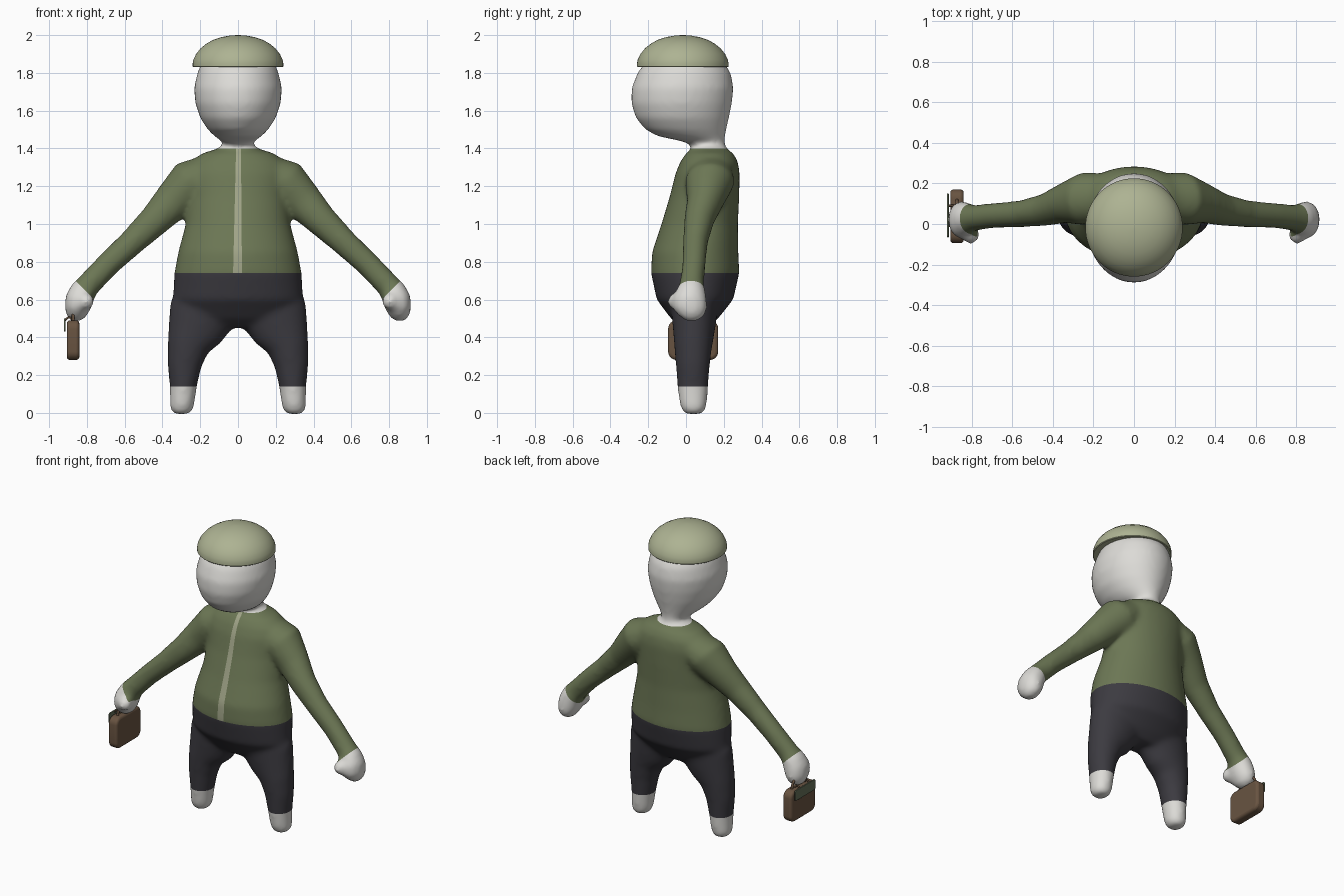
import bpy, bmesh, math
from mathutils import Vector, Matrix

old = bpy.data.objects.get("Cube")
if old:
    bpy.data.objects.remove(old, do_unlink=True)


def material(name, rgb):
    m = bpy.data.materials.new(name)
    m.use_nodes = True
    m.diffuse_color = (*rgb, 1)
    bsdf = m.node_tree.nodes["Principled BSDF"]
    bsdf.inputs["Base Color"].default_value = (*rgb, 1)
    bsdf.inputs["Roughness"].default_value = 0.8
    return m


SKIN = material("pale skin", (0.72, 0.71, 0.68))
JACKET = material("olive jacket", (0.15, 0.185, 0.09))
ZIP = material("light zip", (0.36, 0.38, 0.25))
TROUSERS = material("charcoal trousers", (0.045, 0.043, 0.052))
CAP = material("sage cap", (0.42, 0.45, 0.29))
LEATHER = material("brown leather", (0.14, 0.088, 0.053))
TAG = material("grey green tag", (0.13, 0.16, 0.10))


def add_object(name, bm, *mats):
    bmesh.ops.recalc_face_normals(bm, faces=bm.faces)
    for f in bm.faces:
        f.smooth = True
    me = bpy.data.meshes.new(name)
    bm.to_mesh(me)
    bm.free()
    ob = bpy.data.objects.new(name, me)
    bpy.context.collection.objects.link(ob)
    for m in mats:
        me.materials.append(m)
    return ob


def loft(bm, sections, side=1, n=32):
    """Skin oval rings (x, y, z, radius, depth radius) set square to their path."""
    pts = [Vector((side * s[0], s[1], s[2])) for s in sections]
    rings = []
    for i, (p, s) in enumerate(zip(pts, sections)):
        t = pts[min(i + 1, len(pts) - 1)] - pts[max(i - 1, 0)]
        t.y = 0
        across = t.normalized().cross(Vector((0, 1, 0)))
        ring = []
        for k in range(n):
            a = math.tau * k / n
            ring.append(bm.verts.new(p + across * s[3] * math.cos(a)
                                     + Vector((0, s[4] * math.sin(a), 0))))
        rings.append(ring)
    for a, b in zip(rings, rings[1:]):
        for k in range(n):
            j = (k + 1) % n
            bm.faces.new((a[k], a[j], b[j], b[k]))
    bm.faces.new(rings[0][::-1])
    bm.faces.new(rings[-1])


# Torso, neck and head: height, half width, front y, back y
trunk = [
    (0.45, .20, -.02, .12), (0.50, .29, -.08, .17), (0.60, .345, -.155, .25),
    (0.74, .337, -.185, .282), (0.85, .317, -.18, .277), (1.00, .277, -.13, .275),
    (1.15, .264, -.085, .282), (1.27, .275, -.055, .284), (1.33, .25, -.03, .275),
    (1.375, .19, 0, .25), (1.395, .12, .03, .22), (1.42, .072, .025, .205),
    (1.44, .09, -.03, .205), (1.465, .125, -.15, .207), (1.50, .16, -.215, .213),
    (1.56, .2, -.265, .227), (1.64, .226, -.29, .243), (1.72, .233, -.288, .252),
    (1.80, .215, -.257, .237), (1.85, .195, -.22, .205), (1.93, .12, -.14, .11)]

# Limbs: x, y, z, radius, depth radius
leg = [
    (.30, .04, -.006, .04, .045), (.30, .04, .02, .062, .066), (.295, .038, .06, .066, .074),
    (.29, .036, .14, .072, .082), (.284, .036, .25, .09, .09), (.265, .038, .35, .112, .1),
    (.228, .042, .43, .15, .11), (.19, .045, .52, .18, .12), (.17, .05, .6, .17, .12)]
arm = [
    (.15, .13, 1.27, .10, .12), (.25, .125, 1.22, .125, .13), (.34, .105, 1.125, .105, .10),
    (.44, .07, 1.02, .085, .08), (.56, .05, .905, .071, .066), (.69, .042, .785, .065, .062),
    (.79, .03, .68, .065, .064), (.82, .025, .645, .07, .078), (.84, .018, .6, .076, .092),
    (.852, .022, .55, .067, .092), (.857, .03, .51, .052, .065), (.857, .03, .486, .025, .03)]

bm = bmesh.new()
loft(bm, [(0, (f + b) / 2, z, w, (b - f) / 2) for z, w, f, b in trunk], n=48)
for side in (1, -1):
    loft(bm, leg, side)
    loft(bm, arm, side)
    # Thumb
    bmesh.ops.create_uvsphere(bm, u_segments=16, v_segments=10, radius=0.045,
                              matrix=Matrix.Translation((side * .805, -.055, .59)))
base = add_object("body_base", bm)

# Fuse the parts into one soft skin
fuse = base.modifiers.new("fuse", 'REMESH')
fuse.mode = 'VOXEL'
fuse.voxel_size = 0.014
soften = base.modifiers.new("soften", 'SMOOTH')
soften.factor = 0.5
soften.iterations = 14
skin = bpy.data.meshes.new_from_object(
    base.evaluated_get(bpy.context.evaluated_depsgraph_get()))
bpy.data.objects.remove(base, do_unlink=True)

bm = bmesh.new()
bm.from_mesh(skin)
bpy.data.meshes.remove(skin)


def cut(co, no, where):
    faces = [f for f in bm.faces if where(f.calc_center_median())]
    geom = set(faces)
    for f in faces:
        geom.update(f.edges)
        geom.update(f.verts)
    bmesh.ops.bisect_plane(bm, geom=list(geom), plane_co=co, plane_no=no, dist=1e-5)


# Clean clothing edges
HEM, CUFF, COLLAR, REACH = 0.74, 0.14, 1.4, 0.6
for z in (HEM, CUFF, COLLAR):
    cut((0, 0, z), (0, 0, 1), lambda c: abs(c.x) < REACH)
for side in (1, -1):
    cut((side * .16, 0, 0), (side, 0, -1), lambda c: c.x * side > REACH)


def zip_left(z):
    return -.026 + .024 * (z - HEM)


def zip_right(z):
    return .021 - .008 * (z - HEM)


def on_front(c):
    return abs(c.x) < 0.1 and c.y < 0.1 and HEM < c.z < COLLAR


cut((-.026, 0, HEM), (1, 0, -.024), on_front)
cut((.021, 0, HEM), (1, 0, .008), on_front)

for f in bm.faces:
    c = f.calc_center_median()
    if abs(c.x) > REACH:
        f.material_index = 0 if abs(c.x) - c.z > .16 else 1
    elif c.z > COLLAR or c.z < CUFF:
        f.material_index = 0
    elif c.z < HEM:
        f.material_index = 3
    elif on_front(c) and zip_left(c.z) < c.x < zip_right(c.z):
        f.material_index = 2
    else:
        f.material_index = 1
add_object("body", bm, SKIN, JACKET, ZIP, TROUSERS)

# Cap: domed profile with a flat underside
dome = [(1.83, .236), (1.834, .24), (1.85, .24), (1.87, .236), (1.9, .222), (1.93, .198),
        (1.955, .167), (1.975, .131), (1.99, .085), (1.997, .045), (2.0, .008)]
bm = bmesh.new()
loft(bm, [(0, -.017, z, r, r * 1.01) for z, r in dome], n=64)
cap = add_object("cap", bm, CAP)


def box(name, centre, size, corner, edge, mat):
    """Box with rounded corners in side outline and softened rims."""
    bm = bmesh.new()
    bmesh.ops.create_cube(bm, size=1, matrix=Matrix.Translation(centre)
                          @ Matrix.Diagonal((*size, 1)))
    long = [e for e in bm.edges if abs(e.verts[0].co.x - e.verts[1].co.x) > 1e-4]
    bmesh.ops.bevel(bm, geom=long, offset=corner, segments=6, profile=.5, affect='EDGES')
    ob = add_object(name, bm, mat)
    b = ob.modifiers.new("soft rim", 'BEVEL')
    b.width, b.segments = edge, 3
    return ob


bag = box("handbag", (-.873, .038, .385), (.066, .265, .21), .045, .016, LEATHER)
tag = box("bag_tag", (-.918, .042, .465), (.009, .215, .07), .012, .002, TAG)


def rod(name, points, radius, mat):
    cu = bpy.data.curves.new(name, 'CURVE')
    cu.dimensions = '3D'
    cu.bevel_depth = radius
    cu.bevel_resolution = 2
    cu.use_fill_caps = True
    sp = cu.splines.new('BEZIER')
    sp.bezier_points.add(len(points) - 1)
    for bp, p in zip(sp.bezier_points, points):
        bp.co = p
        bp.handle_left_type = bp.handle_right_type = 'AUTO'
    cu.materials.append(mat)
    ob = bpy.data.objects.new(name, cu)
    bpy.context.collection.objects.link(ob)


# Carrying handle and the small straps holding the tag
rod("bag_handle", [(-.873, -.04, .48), (-.873, -.02, .53), (-.873, .04, .555),
                   (-.873, .1, .53), (-.873, .12, .48)], .008, LEATHER)
for i, y in enumerate((-.01, .09)):
    rod("tag_strap_%d" % (i + 1), [(-.873, y, .485), (-.895, y, .505), (-.916, y, .49)],
        .005, LEATHER)

# Keep crisp rims on hard parts
for ob in (cap, bag, tag):
    bpy.ops.object.select_all(action='DESELECT')
    ob.select_set(True)
    bpy.context.view_layer.objects.active = ob
    bpy.ops.object.shade_smooth_by_angle(angle=math.radians(40))
